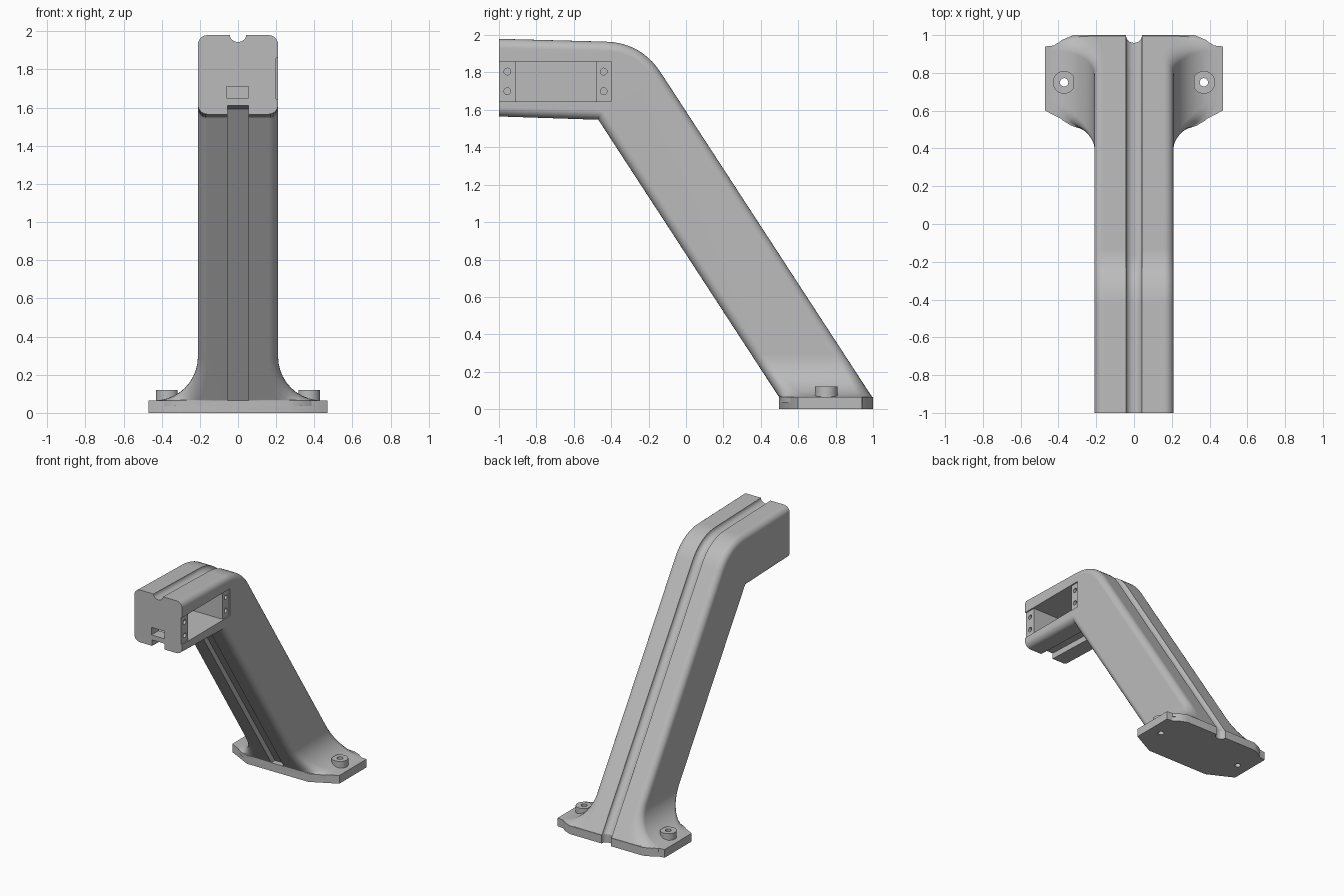
import bpy, bmesh
from math import sin, cos, pi, radians
from mathutils import Vector, Matrix

if "Cube" in bpy.data.objects:
    bpy.data.objects.remove(bpy.data.objects["Cube"])

grey = bpy.data.materials.new("light_grey")
grey.use_nodes = True
grey.diffuse_color = (0.5, 0.5, 0.5, 1)
grey.node_tree.nodes["Principled BSDF"].inputs["Base Color"].default_value = (0.5, 0.5, 0.5, 1)


def finish(bm, name):
    bmesh.ops.recalc_face_normals(bm, faces=bm.faces)
    mesh = bpy.data.meshes.new(name)
    bm.to_mesh(mesh)
    bm.free()
    mesh.materials.append(grey)
    ob = bpy.data.objects.new(name, mesh)
    bpy.context.collection.objects.link(ob)
    return ob


def loft(name, rings):
    """Skin a list of equal-length point rings and cap both ends."""
    bm = bmesh.new()
    loops = [[bm.verts.new(p) for p in ring] for ring in rings]
    n = len(loops[0])
    for a, b in zip(loops, loops[1:]):
        for i in range(n):
            j = (i + 1) % n
            bm.faces.new((a[i], a[j], b[j], b[i]))
    bm.faces.new(loops[0])
    bm.faces.new(loops[-1])
    return finish(bm, name)


def box(name, lo, hi):
    lo, hi = Vector(lo), Vector(hi)
    bm = bmesh.new()
    bmesh.ops.create_cube(bm, size=1, matrix=Matrix.Translation((lo + hi) / 2)
                          @ Matrix.Diagonal((*(hi - lo), 1)))
    return finish(bm, name)


def cylinder(name, centre, radius, depth, along_x=False):
    bm = bmesh.new()
    turn = Matrix.Rotation(pi / 2 if along_x else 0, 4, 'Y')
    bmesh.ops.create_cone(bm, cap_ends=True, segments=32, radius1=radius, radius2=radius,
                          depth=depth, matrix=Matrix.Translation(centre) @ turn)
    return finish(bm, name)


def cut(ob, cutters):
    bpy.context.view_layer.objects.active = ob
    for c in cutters:
        mod = ob.modifiers.new("cut", 'BOOLEAN')
        mod.operation = 'DIFFERENCE'
        mod.solver = 'EXACT'
        mod.object = c
        bpy.ops.object.modifier_apply(modifier=mod.name)


def section(low, high, w, rx, r_low, r_high, steps=6):
    """Rounded rectangle across x, spanning from the low to the high (y, z) point."""
    low, high = Vector((0, *low)), Vector((0, *high))
    u = (high - low).normalized()
    ring = []
    for q in range(4):
        sx = 1 if q in (0, 3) else -1
        for k in range(steps + 1):
            a = (q + k / steps) * pi / 2
            if q < 2:
                p = high + u * r_high * (sin(a) - 1)
            else:
                p = low + u * r_low * (sin(a) + 1)
            ring.append(p + Vector((sx * (w - rx) + rx * cos(a), 0, 0)))
    return ring


def back_y(z):
    return 0.995 - (z - 0.065) / 1.535


def front_y(z):
    return 0.497 - (z - 0.065) / 1.535


# Stations along the arm: head, bend, sloping leg
R = 0.05
stations = [((-1, 1.565), (-1, 1.98))]
p0, p1, p2 = Vector((-0.43, 1.965)), Vector((-0.24, 1.96)), Vector((back_y(1.8), 1.8))
knee = Vector((front_y(1.548), 1.548))
for k in range(11):
    t = k / 10
    top = p0 * (1 - t) ** 2 + p1 * 2 * t * (1 - t) + p2 * t * t
    slide = 0.004 * (k - 5)
    low = knee + (Vector((slide, 0)) if k < 5 else Vector((slide * 0.55, -slide * 0.84)))
    stations.append((tuple(low), tuple(top)))
rings = [section(a, b, 0.21, R, R, R) for a, b in stations]

# Flared foot blending into the plate
for k in range(11):
    t = k / 10 * pi / 2
    w, z = 0.44 - 0.23 * cos(t), 0.295 - 0.23 * sin(t)
    s = (w - 0.21) / 0.23
    low, top = (front_y(z), z), (back_y(z), z)
    stations.append((low, top))
    rings.append(section(low, top, w, R + 0.17 * s, 0.06 + 0.11 * s, 0.06 + 0.02 * s))
rings.append([p - Vector((0, 0, 0.03)) for p in rings[-1]])
arm = loft("arm", rings)

# Base plate with clipped corners
half = [(0.27, 0.497), (0.47, 0.6), (0.47, 0.94), (0.42, 0.945), (0.38, 0.975), (0.32, 1.0)]
outline = half + [(-x, y) for x, y in reversed(half)]
plate = loft("base_plate", [[Vector((x, y, z)) for x, y in outline] for z in (0, 0.065)])

# Bolt bosses with a flat inner side
bosses = []
for side, label in ((1, "left"), (-1, "right")):
    boss = cylinder(label + "_bolt_boss", (side * 0.37, 0.75, 0.08), 0.06, 0.08)
    for v in boss.data.vertices:
        v.co.x = side * max(side * v.co.x, 0.318)
    bosses.append(boss)

# Round cable groove along the top and back
path = [((-1.1, 1.565), (-1.1, 1.983))] + stations + [((0.497, -0.1), (0.995, -0.1))]
tube = []
for low, top in path:
    c = Vector((0, *top))
    u = (c - Vector((0, *low))).normalized()
    tube.append([c + Vector((0.042 * cos(a), 0, 0)) + u * 0.036 * sin(a)
                 for a in (i * pi / 12 for i in range(24))])
groove = loft("groove_cutter", tube)

# Square channel along the underside
channel_rings = []
for p, u in (((-1.1, 1.568), (0, 1)), (tuple(knee), (0.29, 0.96)), ((front_y(0.065), 0.065), (1, 0))):
    c, u = Vector((0, *p)), Vector((0, *u))
    channel_rings.append([c + u * d + Vector((x, 0, 0))
                          for x, d in ((-0.055, -0.1), (0.055, -0.1), (0.055, 0.047), (-0.055, 0.047))])
channel = loft("channel_cutter", channel_rings)

# Side pocket with recessed screw flanges, front slot
pocket = [
    box("recess_cutter", (0.2, -1.1, 1.645), (0.3, -0.4, 1.86)),
    box("pocket_cutter", (-0.165, -0.91, 1.645), (0.3, -0.48, 1.86)),
    box("slot_cutter", (-0.06, -1.1, 1.65), (0.055, -0.8, 1.71)),
]
pocket += [cylinder("screw_cutter", (0.2, y, z), 0.018, 0.14, True)
           for y in (-0.955, -0.44) for z in (1.7, 1.805)]
holes = [cylinder("hole_cutter", (s * 0.37, 0.75, 0.1), 0.022, 0.6) for s in (1, -1)]

cut(arm, [groove, channel] + pocket + holes)
cut(plate, [groove] + holes)
for boss, hole in zip(bosses, holes):
    cut(boss, [hole])
for c in [groove, channel] + pocket + holes:
    bpy.data.objects.remove(c)

# Smooth rounded areas, keep hard edges
for ob in [arm, plate] + bosses:
    bpy.ops.object.select_all(action='DESELECT')
    ob.select_set(True)
    bpy.context.view_layer.objects.active = ob
    bpy.ops.object.shade_smooth_by_angle(angle=radians(30))
    mod = ob.modifiers.new("weighted_normals", 'WEIGHTED_NORMAL')
    mod.keep_sharp = True
